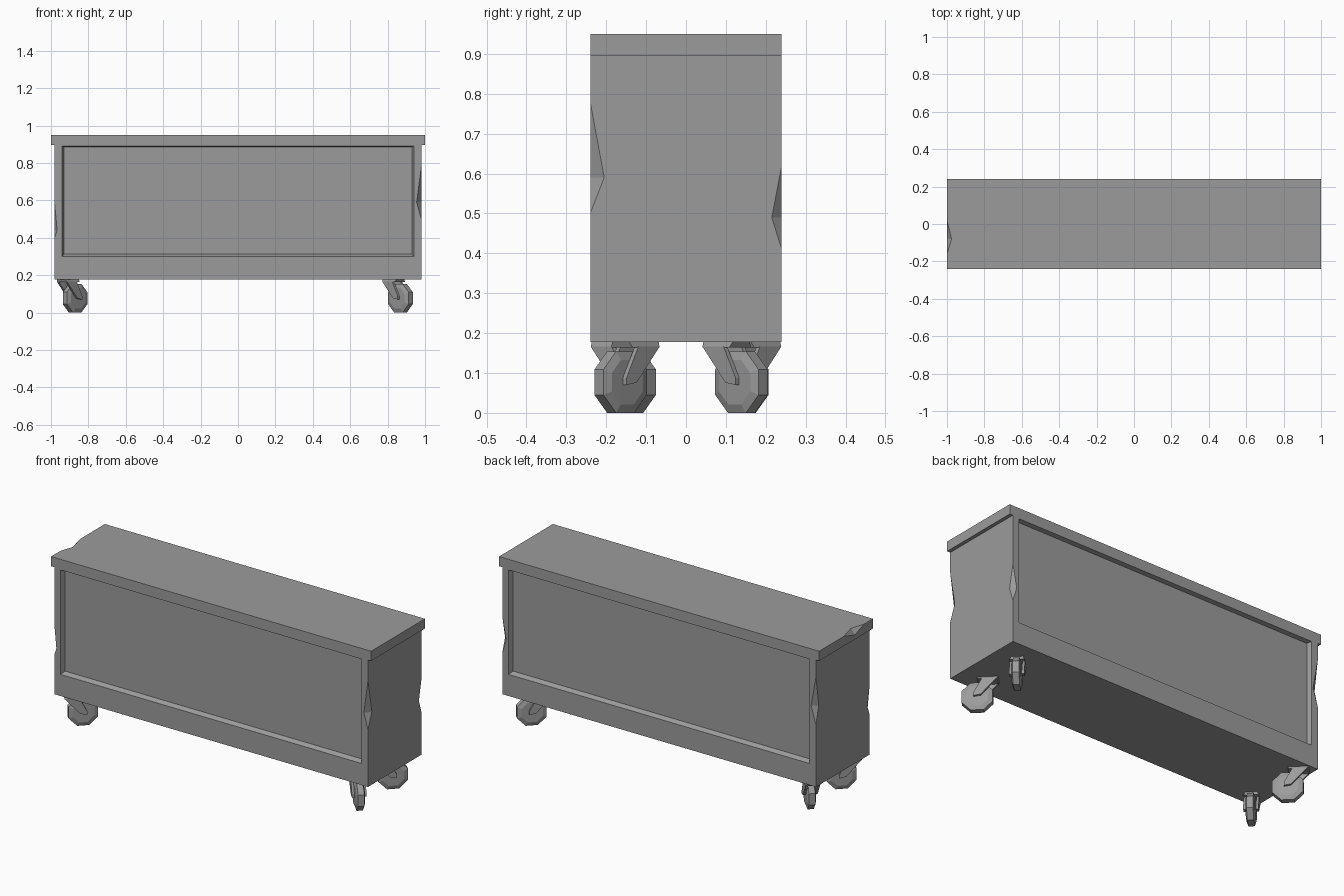
import bpy, bmesh, math
from mathutils import Vector, Matrix

cube = bpy.data.objects.get("Cube")
if cube:
    bpy.data.objects.remove(cube, do_unlink=True)

GREY = (0.33, 0.33, 0.33, 1)
grey = bpy.data.materials.new("plain grey")
grey.use_nodes = True
grey.diffuse_color = GREY
grey.node_tree.nodes["Principled BSDF"].inputs["Base Color"].default_value = GREY


def add_hull(bm, points):
    """Add a convex solid through the points."""
    verts = [bm.verts.new(p) for p in points]
    bmesh.ops.convex_hull(bm, input=verts)


def box_points(x, y, z0, z1):
    return [(sx * x, sy * y, z) for sx in (-1, 1) for sy in (-1, 1) for z in (z0, z1)]


def make_object(name, bm):
    bmesh.ops.recalc_face_normals(bm, faces=bm.faces)
    bmesh.ops.dissolve_limit(bm, angle_limit=0.01, verts=bm.verts, edges=bm.edges)
    mesh = bpy.data.meshes.new(name)
    bm.to_mesh(mesh)
    bm.free()
    mesh.materials.append(grey)
    obj = bpy.data.objects.new(name, mesh)
    bpy.context.collection.objects.link(obj)
    return obj


def solid(name, points):
    bm = bmesh.new()
    add_hull(bm, points)
    return make_object(name, bm)


def cut(obj, hulls):
    """Carve a list of convex solids out of an object."""
    bm = bmesh.new()
    for points in hulls:
        add_hull(bm, points)
    cutter = make_object("cutter", bm)
    cutter.hide_render = True
    mod = obj.modifiers.new("cut", "BOOLEAN")
    mod.operation = "DIFFERENCE"
    mod.solver = "EXACT"
    mod.object = cutter
    bpy.context.view_layer.objects.active = obj
    bpy.ops.object.modifier_apply(modifier=mod.name)
    bpy.data.objects.remove(cutter, do_unlink=True)


def chip(start, end, side_a, side_b):
    """Wedge knocked out of an edge, enlarged past the surface for a clean cut."""
    a, b = Vector(side_a), Vector(side_b)
    mid = (a + b) / 2
    return [mid + (Vector(p) - mid) * 1.5 for p in (start, end, a, b)]


# Cabinet body with a recessed panel on front and back
BX, BY, BOTTOM, RIM = 0.98, 0.24, 0.178, 0.895
body = solid("body", box_points(BX, BY, BOTTOM, RIM))
recesses = []
for s in (-1, 1):
    points = []
    for y, x, low, high in ((0.265, 0.95, 0.288, 0.894), (0.215, 0.93, 0.312, 0.886)):
        points += [(sx * x, s * y, z) for sx in (-1, 1) for z in (low, high)]
    recesses.append(points)
cut(body, recesses)

# Chipped vertical corners: side x, side y, top, middle, bottom, depth in x, depth in y
chips = []
for sx, sy, top, mid, low, dx, dy in (
    (1, -1, 0.78, 0.59, 0.50, 0.025, 0.035),
    (1, 1, 0.62, 0.49, 0.41, 0.025, 0.025),
    (-1, -1, 0.58, 0.44, 0.40, 0.013, 0.03),
    (-1, 1, 0.80, 0.63, 0.53, 0.03, 0.025),
):
    x, y = sx * BX, sy * BY
    chips.append(chip((x, y, top), (x, y, low),
                      (x - sx * dx, y, mid), (x, y - sy * dy, mid)))
cut(body, chips)

# Lid with one chipped edge
lid = solid("lid", box_points(1.0, BY, RIM, 0.95))
cut(lid, [chip((-1, 0.02, 0.95), (-1, -0.16, 0.95),
               (-0.975, -0.08, 0.95), (-1, -0.08, 0.92))])

# Casters: the wheel trails the swivel along local x
AXLE_X, AXLE_Z, RADIUS = 0.055, 0.077, 0.0833


def ring(radius, y):
    return [(AXLE_X + radius * math.cos(a), y, AXLE_Z + radius * math.sin(a))
            for a in (math.radians(22.5 + 45 * i) for i in range(8))]


def caster(label, x, y, angle):
    place = Matrix.Translation((x, y, 0)) @ Matrix.Rotation(math.radians(angle), 4, "Z")
    # Eight-sided wheel with sloped rims
    wheel = solid(label + "_wheel", ring(RADIUS, -0.016) + ring(RADIUS, 0.016)
                  + ring(0.06, -0.024) + ring(0.06, 0.024))
    # Fork: mounting block and two slanted legs
    bm = bmesh.new()
    add_hull(bm, [(px, s * w, z) for s in (-1, 1)
                  for px, w, z in ((-0.05, 0.03, BOTTOM), (0.055, 0.03, BOTTOM),
                                   (-0.045, 0.038, 0.164), (0.05, 0.038, 0.164))])
    for s in (-1, 1):
        add_hull(bm, [(px, s * w, z) for w in (0.025, 0.038)
                      for px, z in ((-0.045, 0.166), (0.03, 0.166),
                                    (0.036, 0.076), (0.072, 0.07), (0.072, 0.088))])
    fork = make_object(label + "_fork", bm)
    wheel.matrix_world = place
    fork.matrix_world = place


caster("front_left_caster", 0.83, -0.125, -45)
caster("back_left_caster", 0.83, 0.10, 45)
caster("front_right_caster", -0.91, -0.18, 45)
caster("back_right_caster", -0.91, 0.18, -45)
